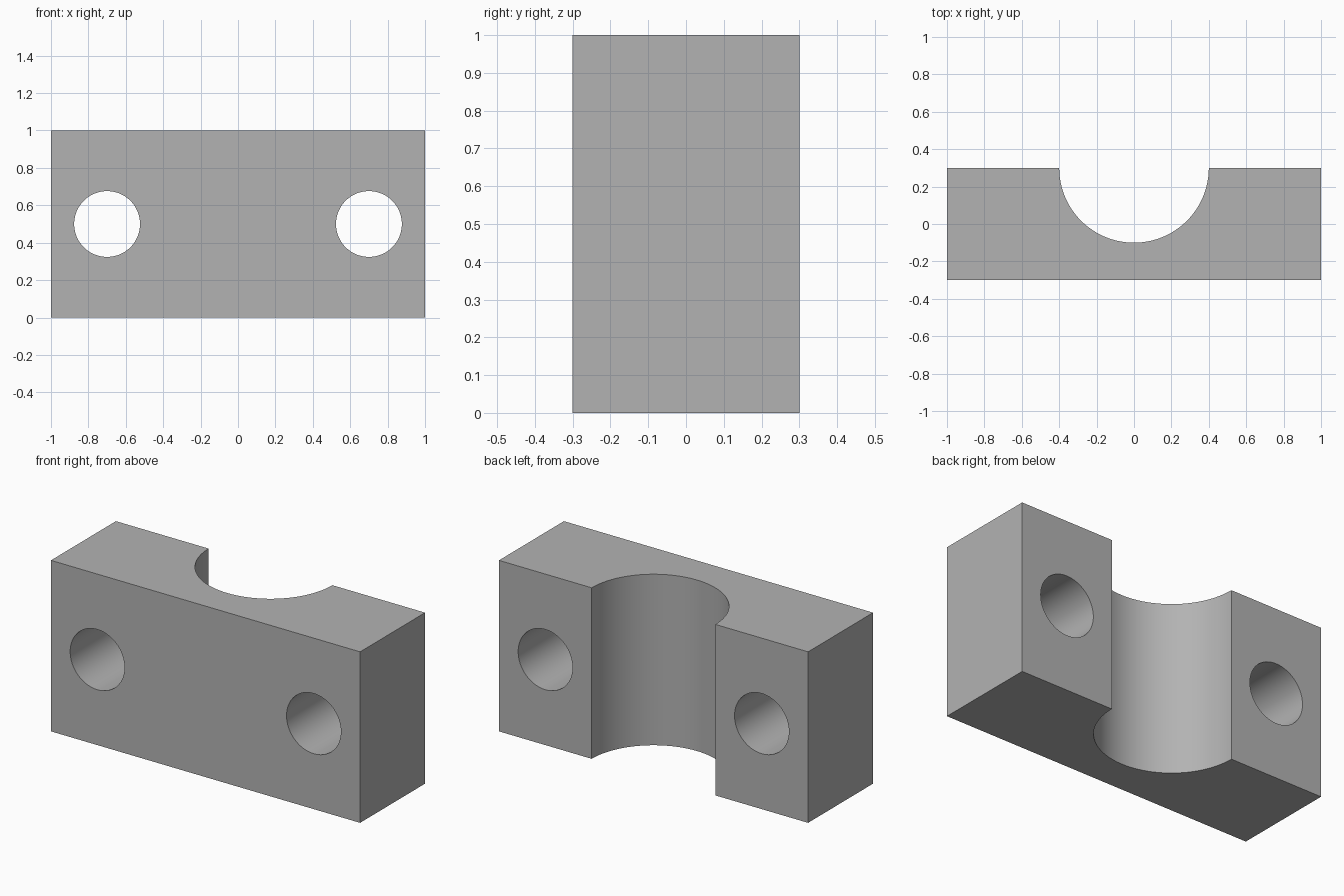
import bpy
import math

# Remove the default cube
if "Cube" in bpy.data.objects:
    bpy.data.objects.remove(bpy.data.objects["Cube"], do_unlink=True)

LENGTH, DEPTH, HEIGHT = 2.0, 0.6, 1.0
SADDLE_RADIUS = 0.4
HOLE_RADIUS, HOLE_X = 0.176, 0.7

# Plain grey material
grey = bpy.data.materials.new("grey")
grey.use_nodes = True
colour = (0.45, 0.45, 0.45, 1)
grey.diffuse_color = colour
grey.node_tree.nodes["Principled BSDF"].inputs["Base Color"].default_value = colour


def cut_cylinder(body, radius, location, rotation=(0, 0, 0)):
    """Bore a round channel through the body, then discard the cutter."""
    bpy.ops.mesh.primitive_cylinder_add(
        vertices=96, radius=radius, depth=2, location=location, rotation=rotation)
    cutter = bpy.context.object
    cutter.hide_render = True
    cutter.data.materials.append(grey)
    bore = body.modifiers.new("bore", 'BOOLEAN')
    bore.operation = 'DIFFERENCE'
    bore.solver = 'EXACT'
    bore.object = cutter
    bpy.context.view_layer.objects.active = body
    bpy.ops.object.modifier_apply(modifier=bore.name)
    bpy.data.objects.remove(cutter, do_unlink=True)


# Rectangular block
bpy.ops.mesh.primitive_cube_add(size=1, location=(0, 0, HEIGHT / 2))
block = bpy.context.object
block.name = "clamp_block"
block.scale = (LENGTH, DEPTH, HEIGHT)
bpy.ops.object.transform_apply(location=True, rotation=False, scale=True)
block.data.materials.append(grey)

# Half-round saddle in the back face
cut_cylinder(block, SADDLE_RADIUS, (0, DEPTH / 2, HEIGHT / 2))

# Bolt holes through from front to back
for side in (-1, 1):
    cut_cylinder(block, HOLE_RADIUS, (side * HOLE_X, 0, HEIGHT / 2),
                 (math.pi / 2, 0, 0))

# Smooth curved walls with crisp edges
bpy.ops.object.select_all(action='DESELECT')
block.select_set(True)
bpy.context.view_layer.objects.active = block
bpy.ops.object.shade_smooth_by_angle(angle=math.radians(30))
